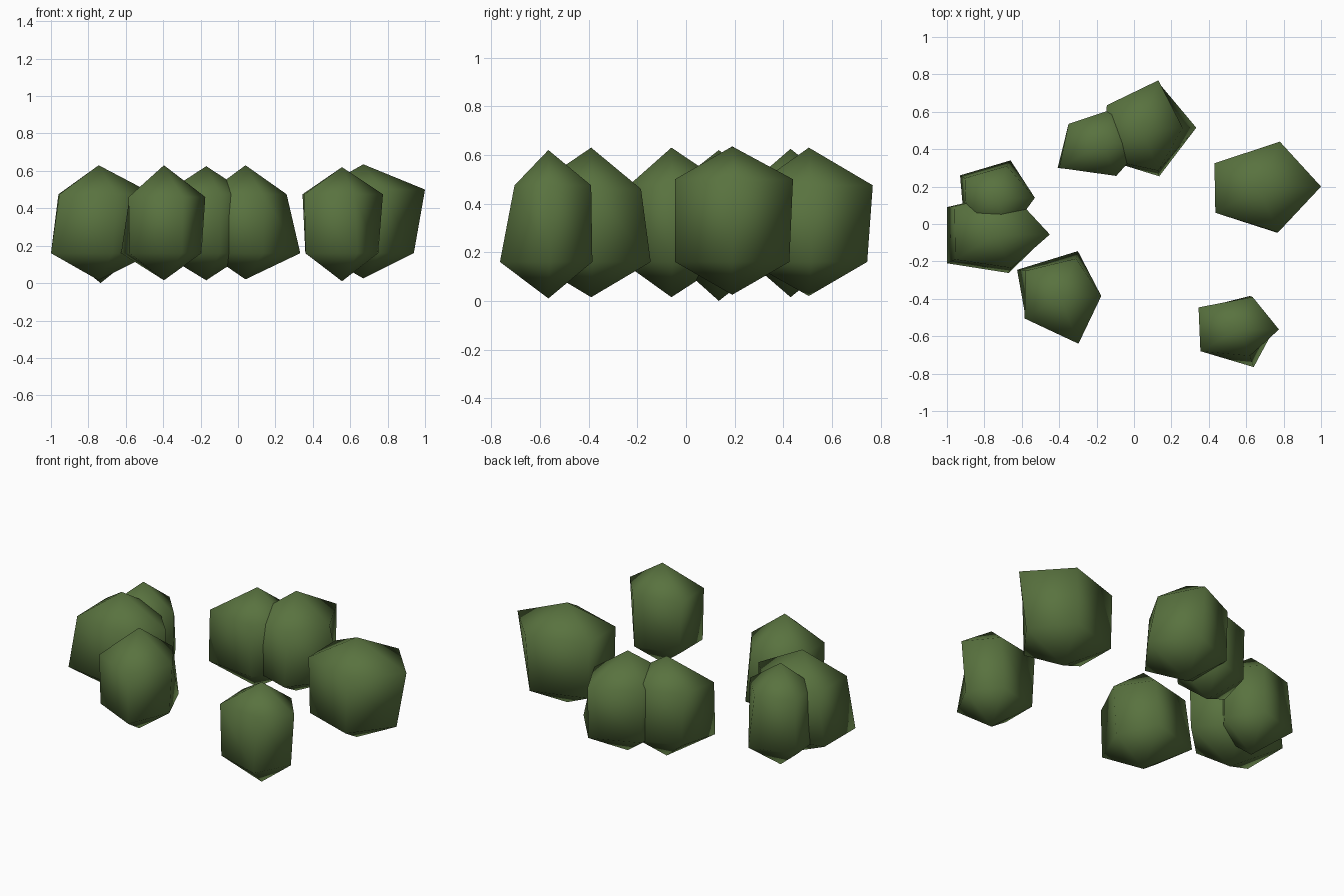
import bpy
import bmesh

green = bpy.data.materials.new("leaf green")
green.diffuse_color = (0.10, 0.17, 0.05, 1.0)


def bush(name, centre, upper, lower=None, top=0.63, bottom=0.015, zu=0.475, zl=0.16):
    """Five-sided, three-band rounded clump. `upper` starts at the +x corner and
    runs counter-clockwise; the lower ring follows it, except corners in `lower`."""
    lower = lower or {}
    cx, cy = centre
    bm = bmesh.new()
    tip = bm.verts.new((cx, cy, top))
    base = bm.verts.new((cx, cy, bottom))
    up = [bm.verts.new((x, y, zu)) for x, y in upper]
    low = []
    for i, (x, y) in enumerate(upper):
        lx, ly = lower.get(i, (cx + (x - cx) * 0.97, cy + (y - cy) * 0.97))
        low.append(bm.verts.new((lx, ly, zl)))
    for i in range(5):
        j = (i + 1) % 5
        bm.faces.new((tip, up[i], up[j]))
        bm.faces.new((up[i], low[i], low[j], up[j]))
        bm.faces.new((base, low[j], low[i]))
    bmesh.ops.recalc_face_normals(bm, faces=bm.faces)
    for f in bm.faces:
        f.smooth = True
    mesh = bpy.data.meshes.new(name)
    bm.to_mesh(mesh)
    bm.free()
    mesh.materials.append(green)
    bpy.context.collection.objects.link(bpy.data.objects.new(name, mesh))


# Right side
bush("bush_right", (0.67, 0.19),
     [(1.0, 0.20), (0.78, 0.44), (0.43, 0.325), (0.435, 0.06), (0.77, -0.045)],
     {0: (0.94, 0.19), 1: (0.76, 0.425), 4: (0.76, -0.045)},
     top=0.635, bottom=0.025, zu=0.50)
bush("bush_front_right", (0.556, -0.566),
     [(0.775, -0.564), (0.634, -0.39), (0.345, -0.446), (0.355, -0.68), (0.62, -0.705)],
     {0: (0.75, -0.56), 1: (0.62, -0.385), 2: (0.36, -0.45), 4: (0.64, -0.765)},
     top=0.62, bottom=0.01)

# Left side
bush("bush_front_left", (-0.396, -0.39),
     [(-0.175, -0.385), (-0.31, -0.185), (-0.58, -0.25), (-0.585, -0.505), (-0.297, -0.64)],
     {0: (-0.195, -0.385), 1: (-0.30, -0.145), 2: (-0.625, -0.245)}, zu=0.46)
bush("bush_left", (-0.745, -0.06),
     [(-0.45, -0.056), (-0.66, 0.17), (-0.96, 0.095), (-0.955, -0.19), (-0.655, -0.235)],
     {2: (-1.0, 0.09), 3: (-1.0, -0.21), 4: (-0.67, -0.262)})
bush("bush_back_left", (-0.735, 0.135),
     [(-0.53, 0.14), (-0.68, 0.31), (-0.905, 0.245), (-0.895, 0.02), (-0.67, -0.05)],
     {1: (-0.66, 0.34), 2: (-0.93, 0.26), 3: (-0.91, 0.03)}, top=0.62, bottom=0.0)

# Back pair
bush("bush_back_small", (-0.17, 0.43),
     [(0.06, 0.43), (-0.11, 0.615), (-0.35, 0.535), (-0.40, 0.30), (-0.095, 0.257)],
     {3: (-0.408, 0.30)}, top=0.625)
bush("bush_back_large", (0.04, 0.505),
     [(0.26, 0.515), (0.13, 0.768), (-0.145, 0.635), (-0.17, 0.35), (0.13, 0.285)],
     {0: (0.333, 0.515), 1: (0.14, 0.745), 4: (0.135, 0.255)}, bottom=0.02)
